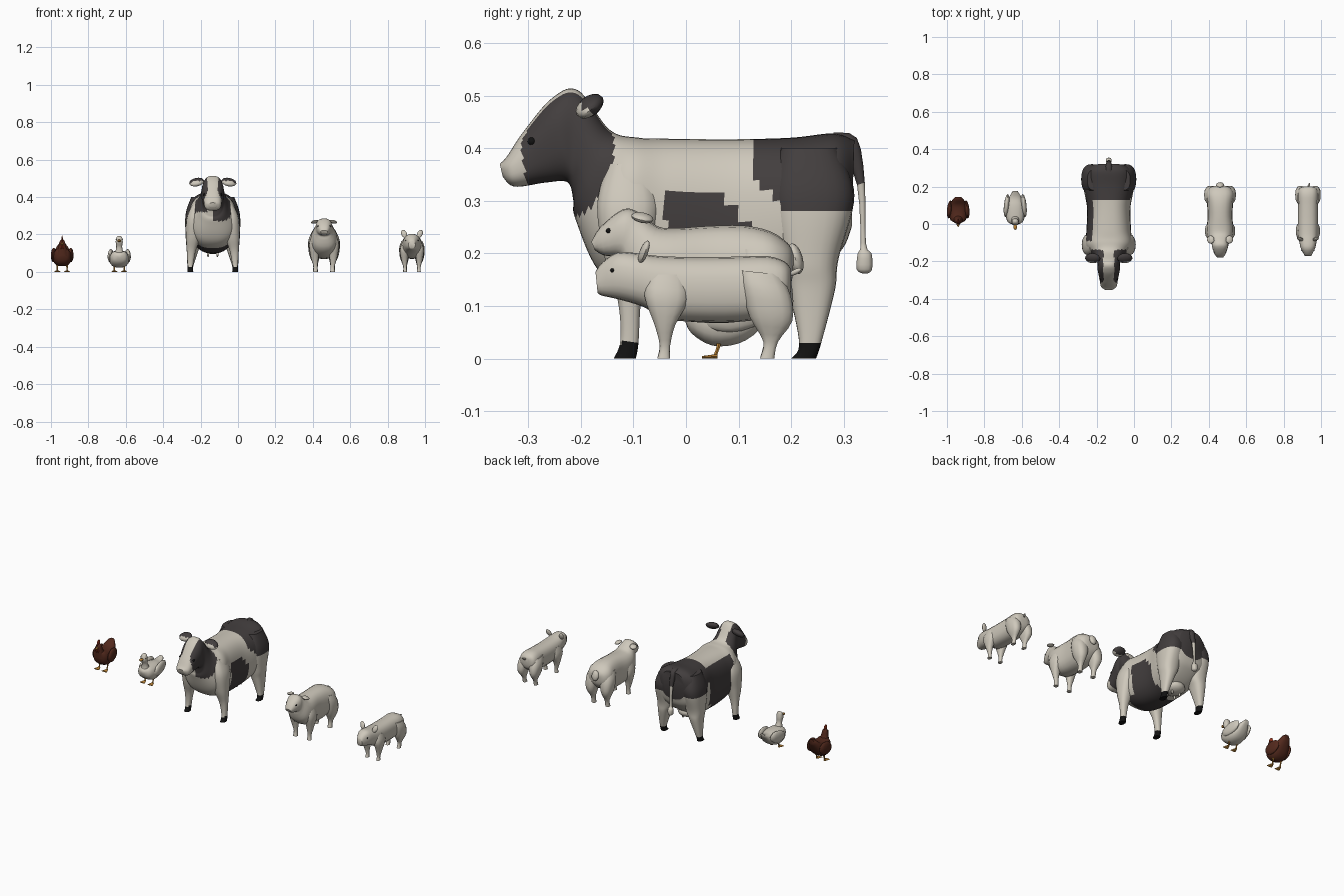
import bpy, bmesh, math
from mathutils import Matrix, Euler, Vector

default_cube = bpy.data.objects.get("Cube")
if default_cube:
    bpy.data.objects.remove(default_cube, do_unlink=True)


def material(name, colour):
    mat = bpy.data.materials.new(name)
    mat.use_nodes = True
    mat.diffuse_color = (*colour, 1)
    mat.node_tree.nodes["Principled BSDF"].inputs["Base Color"].default_value = (*colour, 1)
    return mat


CREAM = material("cream", (0.62, 0.58, 0.5))
DARK = material("charcoal patch", (0.055, 0.048, 0.048))
BLACK = material("hoof black", (0.006, 0.006, 0.006))
ORANGE = material("beak orange", (0.52, 0.24, 0.04))
BROWN = material("hen brown", (0.085, 0.022, 0.012))
RED = material("comb red", (0.35, 0.04, 0.015))
CM = 0.01  # all part sizes below are in hundredths of a unit


def finish(name, bm, centre_x, mats, paint):
    """Paint the faces by a rule, then place the part at its animal's x."""
    bmesh.ops.recalc_face_normals(bm, faces=bm.faces)
    if paint:
        for face in bm.faces:
            face.material_index = paint(*face.calc_center_median())
    bm.transform(Matrix.Translation((centre_x, 0, 0)) @ Matrix.Scale(CM, 4))
    mesh = bpy.data.meshes.new(name)
    bm.to_mesh(mesh)
    bm.free()
    for mat in mats:
        mesh.materials.append(mat)
    obj = bpy.data.objects.new(name, mesh)
    bpy.context.collection.objects.link(obj)
    bpy.ops.object.select_all(action='DESELECT')
    obj.select_set(True)
    bpy.context.view_layer.objects.active = obj
    bpy.ops.object.shade_smooth_by_angle(angle=math.radians(45))
    return obj


def spline(stations, steps):
    """Catmull-Rom through the stations."""
    rows = [Vector(list(s) + [0] * (6 - len(s))) for s in stations]
    out = []
    for i in range(len(rows) - 1):
        a, b, c = rows[max(i - 1, 0)], rows[i], rows[i + 1]
        d = rows[min(i + 2, len(rows) - 1)]
        for k in range(steps):
            t = k / steps
            out.append(b + (c - a) * (t / 2) + (a * 2 - b * 5 + c * 4 - d) * (t * t / 2)
                       + (b * 3 - a - c * 3 + d) * (t ** 3 / 2))
    return out + [rows[-1]]


def loft(name, centre_x, stations, mats, side=1, sides=14, steps=3, paint=None, scale=(1, 1, 1)):
    """Station: half width, y and z of one edge, y and z of the other edge, x offset."""
    bm = bmesh.new()
    rings = []
    for w, ya, za, yb, zb, x in spline(stations, steps):
        ring = []
        for k in range(sides):
            angle = 2 * math.pi * k / sides
            c, s = [math.copysign(abs(v) ** 0.8, v) for v in (math.cos(angle), math.sin(angle))]
            ring.append(bm.verts.new((side * (x + w * c) * scale[0],
                                      ((ya + yb) + (ya - yb) * s) / 2 * scale[1],
                                      ((za + zb) + (za - zb) * s) / 2 * scale[2])))
        rings.append(ring)
    for r0, r1 in zip(rings, rings[1:]):
        for k in range(sides):
            j = (k + 1) % sides
            bm.faces.new((r0[k], r0[j], r1[j], r1[k]))
    bm.faces.new(rings[0])
    bm.faces.new(rings[-1])
    return finish(name, bm, centre_x, mats, paint)


def blob(name, centre_x, loc, size, mats, rot=(0, 0, 0), paint=None):
    bm = bmesh.new()
    bmesh.ops.create_uvsphere(bm, u_segments=12, v_segments=8, radius=1)
    turn = Euler([math.radians(a) for a in rot]).to_matrix().to_4x4()
    bm.transform(Matrix.Translation(loc) @ turn @ Matrix.Diagonal((*size, 1)))
    return finish(name, bm, centre_x, mats, paint)


def blob_pair(name, centre_x, loc, size, mats, rot=(0, 0, 0), paint=None):
    for side, label in ((1, "left"), (-1, "right")):
        blob(f"{name}_{label}", centre_x, (side * loc[0], *loc[1:]), size, mats,
             (rot[0], side * rot[1], side * rot[2]), paint)


def loft_pair(name, *args, **options):
    for side, label in ((1, "left"), (-1, "right")):
        loft(f"{name}_{label}", *args, side=side, **options)


# Cow: patches follow the regions of the hide
def rump_patch(y, z):
    return y > 12.7 and z > max(28.5, 35 - 1.1 * (y - 12.7))


def cow_hide(x, y, z):
    if rump_patch(y, z):
        return 1
    in_head = ((y + 22.5) / 8.7) ** 2 + ((z - 40) / 13) ** 2 < 1
    if in_head and (abs(x) > 2.8 or z < 35 and x > 0) and (x > 0 or z > 32):
        return 1
    if x > 0 and -4 < y < 13 and z < min(31.5, 31.5 - 0.9 * (y - 5.5)):
        return 1
    if x < -7 and -9 < y < 14 and 16 < z < 39:
        return 1
    return int(-11 < y < 10 and z < 16)


def cow_leg(x, y, z):
    return 2 if z < 3 else int(rump_patch(y, z))


COW = -0.135
HIDE = [CREAM, DARK, BLACK]
loft("cow_body", COW, [
    (2, -35.4, 37, -34.8, 34.5), (4.2, -34, 38.5, -32.5, 32.7), (5, -31, 43, -26.5, 33.5),
    (6, -25.5, 49.5, -22.5, 33.5), (6, -20.5, 51, -21.4, 30), (8, -14.5, 43.5, -21, 26.5),
    (12.5, -9, 42, -16, 16), (12, -3, 41.8, -6, 11), (11.6, 9, 41.7, 8, 10),
    (13.5, 20, 42, 20, 13), (12.5, 28, 42.8, 29, 20), (8, 32, 41.5, 31.5, 25)],
    HIDE, sides=44, steps=9, paint=cow_hide)
loft_pair("cow_front_leg", COW, [
    (3.5, -15, 37, -7, 37, 7), (4.4, -17, 29, -5, 29, 9.6), (4, -15.5, 19, -7, 19, 10.4),
    (2.4, -13, 11, -8.5, 11, 11.5), (1.5, -12.5, 3.5, -9, 3, 12), (1.6, -13.8, 0, -9.5, 0, 12)],
    HIDE, steps=6, paint=cow_leg)
loft_pair("cow_hind_leg", COW, [
    (4, 18, 40, 29, 40, 7.5), (5.5, 16, 31, 32, 31, 9), (5, 18, 19, 29, 19, 9.5),
    (3.4, 19.5, 13, 28.3, 13, 10.5), (1.6, 21.5, 3, 25.7, 3, 12), (1.6, 20, 0, 24.7, 0, 12)],
    HIDE, steps=8, sides=24, paint=cow_leg)
loft("cow_tail", COW, [
    (2, 28, 39, 28, 43), (1.8, 30, 38, 32.5, 42), (1, 32.5, 33, 34, 33.5),
    (0.8, 33.2, 22, 34.2, 22), (1.5, 32.6, 20, 35.3, 20), (1.4, 32.4, 17, 35.4, 17),
    (0.5, 33.5, 16.2, 34.5, 16.2)], HIDE, paint=lambda x, y, z: int(z > 33))
blob_pair("cow_ear", COW, (8.6, -18.3, 48), (4.2, 3, 1.8), HIDE, (35, 12, 0),
          lambda x, y, z: int(z - 46.5 > -(y + 18.3)))
blob_pair("cow_eye", COW, (4.4, -29.3, 41.3), (0.7, 0.8, 0.8), [BLACK])
blob("udder", COW, (0, 17, 13), (6, 6, 3.5), [CREAM])
for row in (14.5, 18.5):
    blob_pair("teat", COW, (2.5, row, 9.5), (0.6, 0.6, 1.5), [CREAM])

# Sheep and pig share one set of legs at different scales
FRONT_LEG = [(2.5, -7, 20, 0, 20, 4), (3.1, -8, 15, 0.5, 14, 5), (2.1, -6, 8, -2, 8, 5),
             (1.1, -5, 3, -3, 3, 4.6), (1.3, -5.5, 0, -3, 0, 4.6)]
HIND_LEG = [(3, 10, 21, 18, 20, 4), (3.9, 10.5, 17, 20, 15, 4.6), (3, 12, 10, 20.3, 9, 5),
            (1.3, 14.7, 4, 17.5, 4, 4.6), (1.3, 14, 0, 16.8, 0, 4.6)]


def farm_legs(animal, centre_x, scale):
    loft_pair(animal + "_front_leg", centre_x, FRONT_LEG, [CREAM], scale=scale)
    loft_pair(animal + "_hind_leg", centre_x, HIND_LEG, [CREAM], scale=scale)


SHEEP = 0.46
loft("sheep_body", SHEEP, [
    (1.8, -18, 22.2, -17.3, 20.6), (3, -16.3, 25, -15.5, 19.6), (4.3, -12, 28.4, -12.5, 19.2),
    (4.6, -9, 27.8, -12, 17), (6.5, -5.5, 25.2, -10, 12), (7.2, -2, 24.8, -4, 8),
    (6.6, 4, 25.2, 4, 6.8), (7, 11, 25.3, 11, 7.2), (7.5, 16, 24.2, 16, 9.5),
    (5.5, 19.3, 22, 19.5, 13), (2.5, 20.5, 20, 20.3, 16)], [CREAM], sides=20)
farm_legs("sheep", SHEEP, (1, 1, 1))
blob("sheep_tail", SHEEP, (0, 20.8, 19), (2.2, 1.4, 3), [CREAM], rot=(15, 0, 0))
blob_pair("sheep_ear", SHEEP, (5, -8.3, 26.8), (2, 2.2, 0.9), [CREAM], (-15, 10, -20))
blob_pair("sheep_eye", SHEEP, (3.2, -14.7, 24.3), (0.4, 0.5, 0.5), [BLACK])

PIG = 0.93
loft("pig_body", PIG, [
    (1.8, -17.2, 16.5, -16.8, 12.5), (2.3, -16, 18.2, -16, 12), (3.9, -13, 20.2, -12.5, 11.2),
    (4.8, -9, 20, -8, 9.8), (5.3, -5, 19.5, -4, 7.6), (5.4, 2, 19.3, 2, 7),
    (5.4, 10, 19.4, 10, 7), (5.5, 15.5, 19.5, 16, 8), (4.6, 18.7, 18.5, 19.3, 10.5),
    (2, 20, 17, 20, 13.5)], [CREAM], sides=20)
farm_legs("pig", PIG, (0.8, 1, 0.8))
blob_pair("pig_ear", PIG, (4.2, -8, 20.3), (1.5, 0.8, 2.4), [CREAM], (-20, 25, 0))
blob_pair("pig_eye", PIG, (3.2, -14, 16.8), (0.4, 0.4, 0.4), [BLACK])
blob("pig_tail", PIG, (0.5, 20.8, 16.5), (0.5, 1.4, 0.5), [CREAM], rot=(25, 0, -25))


# Duck and hen
def bird(animal, centre_x, body, neck, mats, wing):
    loft(animal + "_body", centre_x, body, mats)
    loft(animal + "_neck", centre_x, neck, mats)
    blob_pair(animal + "_wing", centre_x, *wing, mats, (12, 0, 6))
    loft_pair(animal + "_leg", centre_x, [(0.8, 5.5, 4.5, 7.2, 4.5, 2.6),
              (0.4, 5.8, 2.5, 6.6, 2.5, 2.6), (0.4, 5, 0.2, 5.8, 0.2, 2.6)], [ORANGE], sides=6)
    loft_pair(animal + "_foot", centre_x, [(1.8, 3, 0.5, 3, 0, 2.6), (0.5, 6, 0.9, 6, 0, 2.6)],
              [ORANGE], sides=8, steps=1)


DUCK = -0.635
bird("duck", DUCK,
     [(1, -0.5, 9, -0.3, 7.5), (4, 1.2, 11, 1, 4.8), (5.2, 5, 11.5, 5, 2.4),
      (5, 10, 11.5, 10, 2.8), (3.5, 14, 11, 14, 5.5), (1.3, 17.6, 12, 17.6, 10.6)],
     [(2.8, 0, 8, 6, 8), (1.6, 0.5, 13, 3.2, 13), (1.9, -0.8, 16, 3, 16),
      (1.5, 0, 18.5, 2.5, 18.5), (0.5, 1, 19.3, 2, 19.3)],
     [CREAM], ((4.6, 9.8, 8.6), (1.5, 6.4, 3.4)))
blob("duck_beak", DUCK, (0, -1.6, 16.6), (1, 1.5, 0.7), [ORANGE])
blob_pair("duck_eye", DUCK, (1.7, 0.3, 17.2), (0.25, 0.3, 0.3), [BLACK])

HEN = -0.94
bird("hen", HEN,
     [(1, 0.5, 12, 0.5, 8.5), (4, 2, 13, 2, 4.8), (5, 6, 12.5, 6, 3),
      (4.6, 10, 13, 10, 4.8), (3, 13, 15.2, 13, 9.5), (1.6, 14.5, 15.5, 14.5, 12.5)],
     [(3.6, 0.5, 8.5, 7, 8.5), (2, 0, 14, 4, 13), (1.5, 0.1, 16, 3, 16),
      (0.6, 1, 17.2, 2, 17.2)],
     [BROWN], ((4.6, 7.8, 9), (1.4, 5, 3.8)))
blob("hen_comb", HEN, (0, 1.2, 17.5), (0.35, 1.6, 2), [RED])
blob("hen_beak", HEN, (0, -0.5, 15), (0.6, 1, 0.6), [ORANGE])
blob_pair("hen_wattle", HEN, (0.6, 0, 13.3), (0.4, 0.5, 1.1), [RED])
